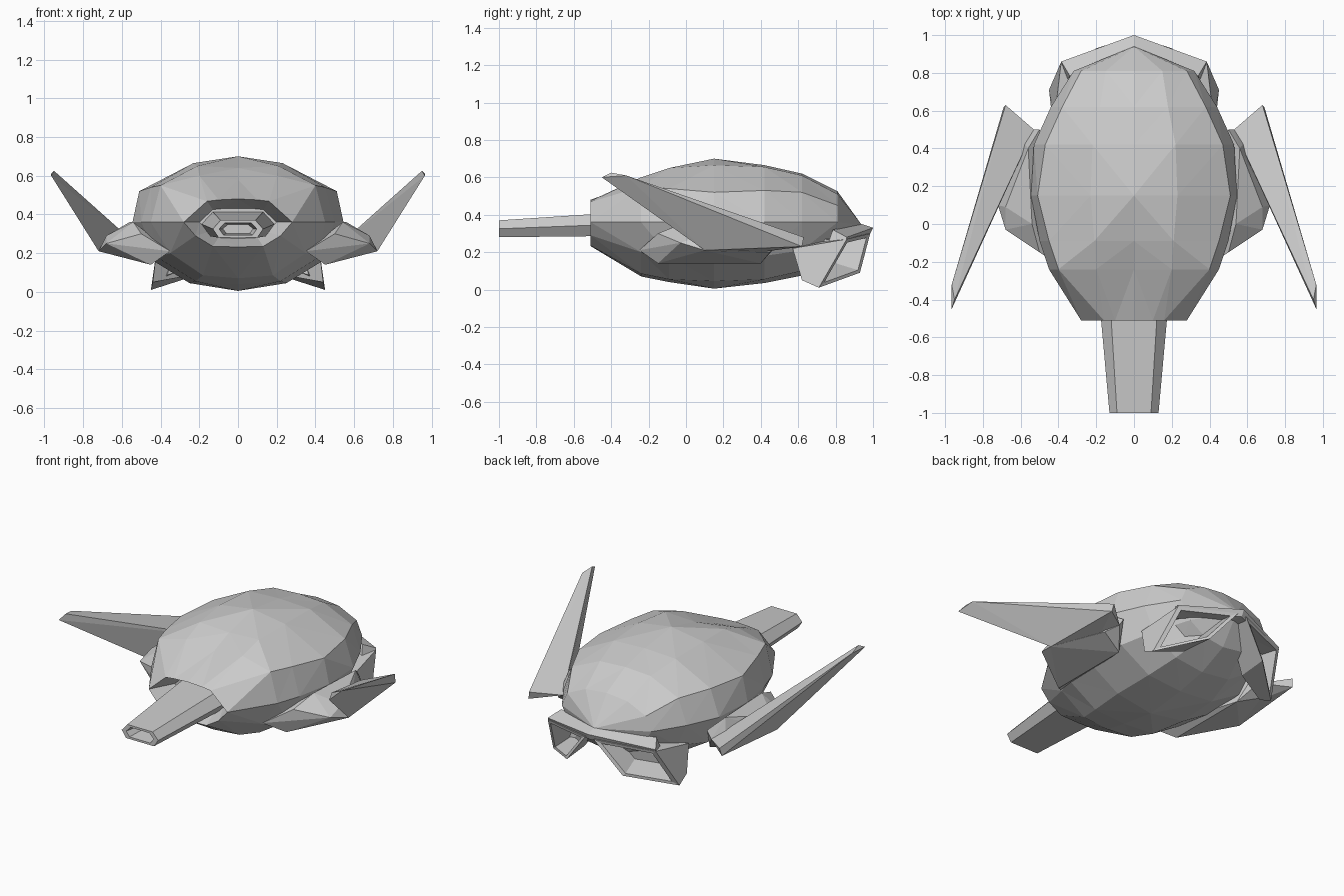
import bpy, bmesh
from mathutils import Vector

if "Cube" in bpy.data.objects:
    bpy.data.objects.remove(bpy.data.objects["Cube"])

grey = bpy.data.materials.new("hull_grey")
grey.diffuse_color = (0.6, 0.6, 0.6, 1)
grey.use_nodes = True
grey.node_tree.nodes["Principled BSDF"].inputs["Base Color"].default_value = grey.diffuse_color


def finish(bm, name, mirror=True):
    bmesh.ops.recalc_face_normals(bm, faces=bm.faces)
    me = bpy.data.meshes.new(name)
    bm.to_mesh(me)
    bm.free()
    me.materials.append(grey)
    ob = bpy.data.objects.new(name, me)
    bpy.context.collection.objects.link(ob)
    if mirror:
        ob.modifiers.new("mirror", 'MIRROR').use_clip = True
    return ob


def hull(name, pts):
    bm = bmesh.new()
    for p in pts:
        bm.verts.new(p)
    r = bmesh.ops.convex_hull(bm, input=bm.verts)
    loose = [v for v in bm.verts if not v.link_faces]
    bmesh.ops.delete(bm, geom=loose, context='VERTS')
    return finish(bm, name)


def loft(bm, rings, closed):
    rows = [[bm.verts.new(p) for p in r] for r in rings]
    n = len(rows[0])
    for a, b in zip(rows, rows[1:]):
        for i in range(n if closed else n - 1):
            j = (i + 1) % n
            bm.faces.new((a[i], a[j], b[j], b[i]))
    return rows


# Body: half sections (x, z) from top to bottom, lofted along y
sections = [
    (-0.36, [(0, .43), (.08, .43), (.13, .425), (.2, .36), (.15, .31), (.1, .28), (0, .275)]),
    (-0.51, [(0, .48), (.1, .475), (.16, .468), (.28, .36), (.22, .29), (.13, .235), (0, .232)]),
    (-0.24, [(0, .58), (.2, .6), (.40, .55), (.45, .36), (.35, .20), (.18, .085), (0, .07)]),
    (-0.09, [(0, .64), (.21, .65), (.45, .54), (.50, .36), (.42, .18), (.22, .055), (0, .04)]),
    (0.15, [(0, .70), (.23, .665), (.51, .52), (.545, .36), (.47, .18), (.25, .045), (0, .005)]),
    (0.42, [(0, .665), (.22, .655), (.47, .53), (.53, .36), (.45, .18), (.24, .055), (0, .035)]),
    (0.62, [(0, .62), (.18, .61), (.38, .52), (.44, .36), (.37, .21), (.2, .10), (0, .075)]),
    (0.81, [(0, .525), (.15, .51), (.28, .45), (.32, .36), (.25, .25), (.14, .18), (0, .16)]),
]
bm = bmesh.new()
rows = loft(bm, [[(x, y, z) for x, z in s] for y, s in sections], False)
bm.faces.new(rows[0])                      # back of the front recess
apex = bm.verts.new((0, .94, .345))
for a, b in zip(rows[-1], rows[-1][1:]):
    bm.faces.new((a, b, apex))
# facet the long quads
bmesh.ops.triangulate(bm, faces=[f for f in bm.faces if len(f.verts) == 4], quad_method='SHORT_EDGE')
finish(bm, "body")

# Snout: tapered six-sided barrel with a shallow hollow end
hexagon = [(.09, .37), (.13, .325), (.10, .28), (-.10, .28), (-.13, .325), (-.09, .37)]


def hex_ring(y, k, dz=0, kz=1):
    return [(x * k, y, .325 + dz + (z - .325) * kz) for x, z in hexagon]


bm = bmesh.new()
rows = loft(bm, [hex_ring(-.35, 1.45, .025, 1.4), hex_ring(-1, 1),
                 hex_ring(-1, .75, 0, .7), hex_ring(-.9, .6, 0, .5)], True)
bm.faces.new(rows[-1])
finish(bm, "snout", False)

# Wing roots and forward-sweeping blades
hull("wing_root", [
    (.50, .50, .30), (.56, .40, .36), (.54, 0, .36), (.68, .09, .29), (.68, -.03, .25),
    (.50, -.15, .30), (.72, .10, .21), (.45, -.15, .14), (.45, .40, .14),
    (.60, .45, .20), (.53, .50, .25), (.35, -.25, .21)])
hull("wing_blade", [
    (.68, .63, .28), (.69, .62, .23), (.53, .50, .25), (.75, .20, .37), (.75, .09, .30),
    (.72, .10, .21), (.95, -.40, .625), (.965, -.45, .60), (.965, -.32, .61), (.60, .40, .20)])

# Rear brow: chevron bar over the exhaust
bm = bmesh.new()
rows = loft(bm, [[(0, 1, .33), (0, .94, .35), (0, .88, .30), (0, .98, .29)],
                 [(.385, .86, .28), (.34, .785, .32), (.35, .76, .25), (.385, .85, .25)]], True)
bm.faces.new(rows[1])
finish(bm, "rear_brow")

# Exhaust scoops: hollow, open towards the back
front = [(.04, .82, .30), (.42, .57, .22), (.44, .62, .05), (.22, .72, .09)]
rim = [(.03, .985, .30), (.385, .86, .27), (.45, .71, .01), (.20, .93, .09)]
mid = sum((Vector(p) for p in rim), Vector()) / 4
lip = [Vector(p).lerp(mid, .18) for p in rim]
floor = [Vector(p).lerp(mid, .3) + Vector((-.03, -.12, .03)) for p in rim]
bm = bmesh.new()
rows = loft(bm, [front, rim, lip, floor], True)
bm.faces.new(rows[0])
bm.faces.new(rows[-1])
finish(bm, "exhaust_scoop")
